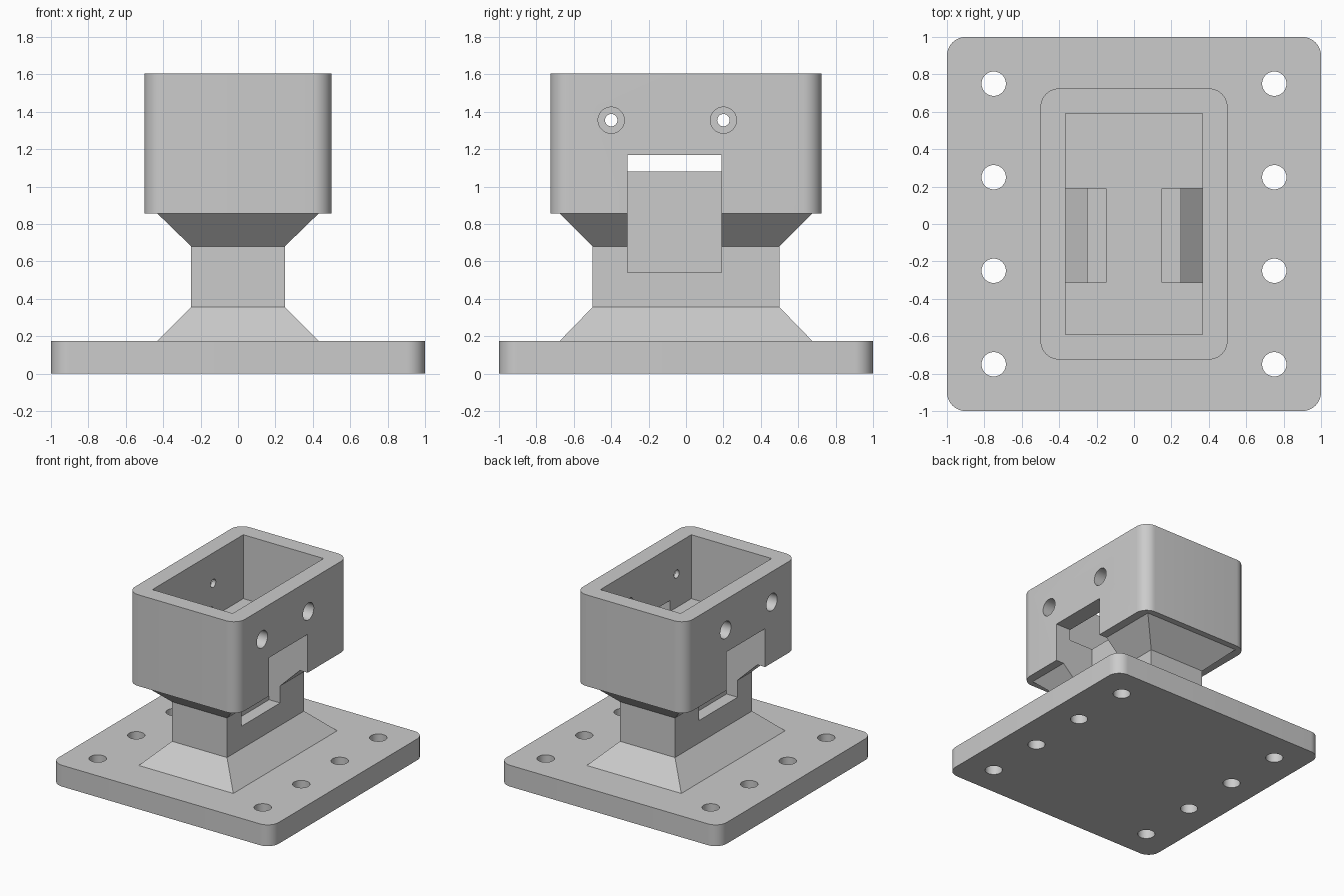
import bpy
import bmesh
from math import pi, cos, sin, radians
from mathutils import Matrix

if "Cube" in bpy.data.objects:
    bpy.data.objects.remove(bpy.data.objects["Cube"], do_unlink=True)

grey = bpy.data.materials.new("plain grey")
grey.use_nodes = True
grey.diffuse_color = (0.6, 0.6, 0.6, 1)
grey.node_tree.nodes["Principled BSDF"].inputs["Base Color"].default_value = (0.6, 0.6, 0.6, 1)


def finish(name, bm):
    bmesh.ops.recalc_face_normals(bm, faces=bm.faces)
    mesh = bpy.data.meshes.new(name)
    bm.to_mesh(mesh)
    bm.free()
    mesh.materials.append(grey)
    obj = bpy.data.objects.new(name, mesh)
    bpy.context.collection.objects.link(obj)
    return obj


def outline(hx, hy, radius=0, steps=10):
    """Corner points of a rectangle, rounded when a radius is given."""
    if not radius:
        return [(hx, hy), (-hx, hy), (-hx, -hy), (hx, -hy)]
    points = []
    for quarter, (sx, sy) in enumerate([(1, 1), (-1, 1), (-1, -1), (1, -1)]):
        for i in range(steps + 1):
            a = (quarter + i / steps) * pi / 2
            points.append((sx * (hx - radius) + radius * cos(a),
                           sy * (hy - radius) + radius * sin(a)))
    return points


def loft(name, sections):
    """Solid through a stack of (outline, height) sections."""
    bm = bmesh.new()
    rings = [[bm.verts.new((x, y, z)) for x, y in pts] for pts, z in sections]
    n = len(rings[0])
    for low, high in zip(rings, rings[1:]):
        for i in range(n):
            j = (i + 1) % n
            bm.faces.new((low[i], low[j], high[j], high[i]))
    bm.faces.new(rings[0][::-1])
    bm.faces.new(rings[-1])
    return finish(name, bm)


def box(name, low, high):
    bm = bmesh.new()
    bmesh.ops.create_cube(bm, size=1)
    for v in bm.verts:
        v.co = [(a + b) / 2 + c * (b - a) for a, b, c in zip(low, high, v.co)]
    return finish(name, bm)


def cylinder(name, centre, radius, length, axis="Z"):
    bm = bmesh.new()
    turn = Matrix.Rotation(pi / 2, 4, "Y") if axis == "X" else Matrix()
    bmesh.ops.create_cone(bm, cap_ends=True, segments=40, radius1=radius, radius2=radius,
                          depth=length, matrix=Matrix.Translation(centre) @ turn)
    return finish(name, bm)


def cut(obj, cutters):
    """Subtract the cutters and apply the result."""
    bpy.context.view_layer.objects.active = obj
    for cutter in cutters:
        cutter.hide_render = True
        mod = obj.modifiers.new("cut", "BOOLEAN")
        mod.operation = "DIFFERENCE"
        mod.solver = "EXACT"
        mod.object = cutter
        bpy.ops.object.modifier_apply(modifier=mod.name)


# Main parts
base_plate = loft("base_plate", [(outline(1, 1, 0.1), 0), (outline(1, 1, 0.1), 0.175)])
pedestal = loft("pedestal", [
    (outline(0.43, 0.675), 0.175), (outline(0.25, 0.5), 0.355),
    (outline(0.25, 0.5), 0.68), (outline(0.43, 0.675), 0.855)])
socket = loft("socket", [(outline(0.5, 0.725, 0.1), 0.855), (outline(0.5, 0.725, 0.1), 1.605)])

# Bolt holes in the plate
bolt_cutters = [cylinder("bolt_cutter", (x, y, 0.1), 0.065, 0.5)
                for x in (-0.75, 0.75) for y in (-0.75, -0.25, 0.25, 0.75)]
cut(base_plate, bolt_cutters)

# Pocket, side notches and counterbored screw holes
pocket = box("pocket_cutter", (-0.365, -0.59, 1.08), (0.365, 0.59, 2))
notches = [box("notch_cutter", (min(s * 0.15, s), -0.313, 0.54), (max(s * 0.15, s), 0.19, 1.17))
           for s in (-1, 1)]
screw_cutters = []
for y in (-0.4, 0.2):
    screw_cutters.append(cylinder("screw_cutter", (0, y, 1.355), 0.033, 2, "X"))
    for s in (-1, 1):
        screw_cutters.append(cylinder("counterbore_cutter", (s * 0.6, y, 1.355), 0.07, 0.4, "X"))
cut(pedestal, notches)
cut(socket, [pocket] + notches + screw_cutters)

for cutter in bolt_cutters + notches + screw_cutters + [pocket]:
    bpy.data.objects.remove(cutter, do_unlink=True)

# Smooth rounded corners and bores, keep crisp edges
bpy.ops.object.select_all(action="DESELECT")
for part in (base_plate, pedestal, socket):
    part.select_set(True)
bpy.context.view_layer.objects.active = socket
bpy.ops.object.shade_smooth_by_angle(angle=radians(30))
